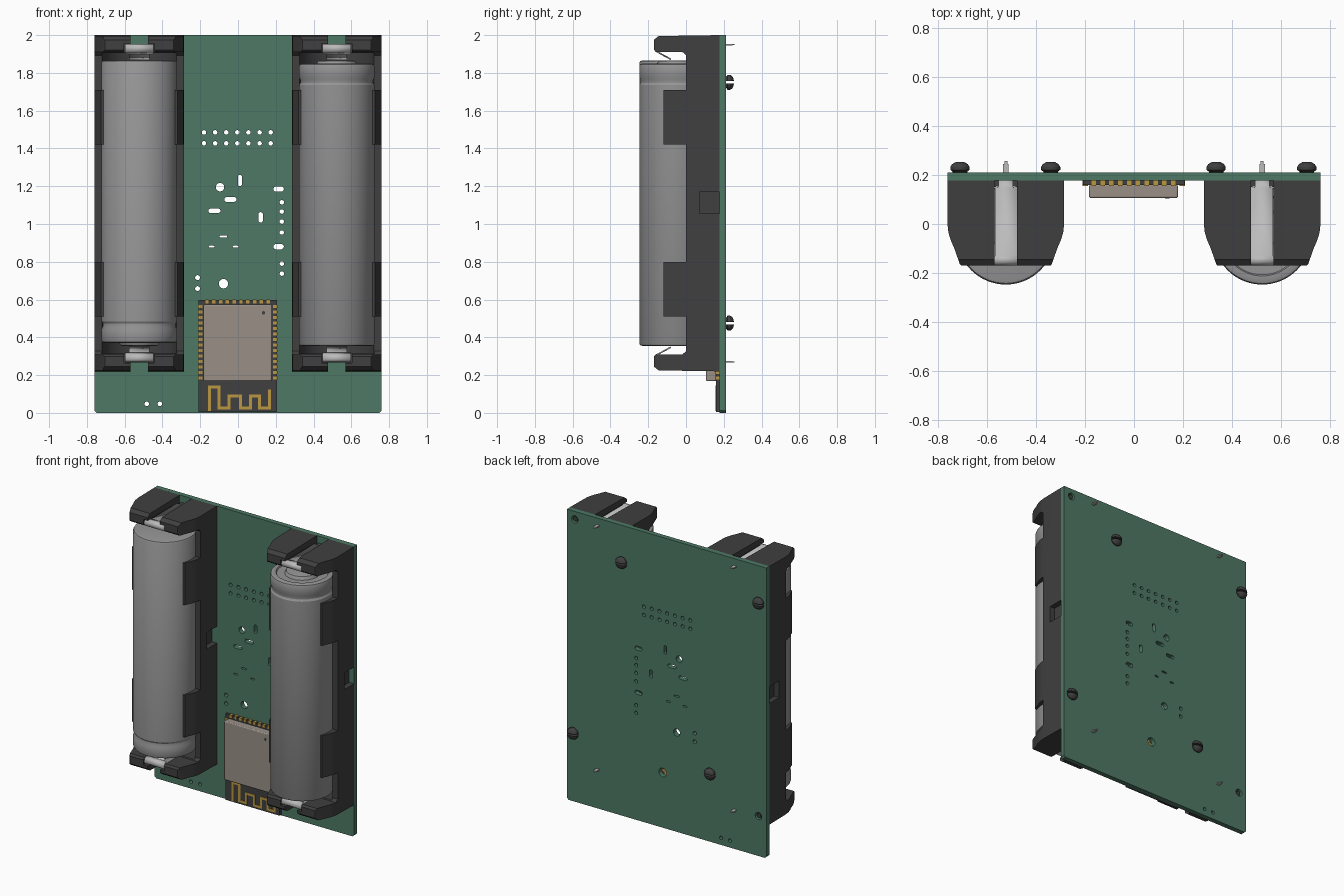
import bpy, bmesh, math
from mathutils import Vector, Matrix

if "Cube" in bpy.data.objects:
    bpy.data.objects.remove(bpy.data.objects["Cube"])


def mat(name, r, g, b):
    m = bpy.data.materials.new(name)
    m.diffuse_color = (r, g, b, 1)
    m.use_nodes = True
    m.node_tree.nodes["Principled BSDF"].inputs["Base Color"].default_value = m.diffuse_color
    return m


GREEN = mat("board_green", 0.075, 0.19, 0.13)
BLACK = mat("black_plastic", 0.05, 0.05, 0.05)
CELL = mat("cell_grey", 0.3, 0.3, 0.3)
STEEL = mat("steel", 0.5, 0.5, 0.5)
SHIELD = mat("shield_grey", 0.32, 0.28, 0.24)
GOLD = mat("gold", 0.5, 0.31, 0.05)
CZ = 1.11          # middle height of the battery holders
HX = 0.523         # distance of each holder from the centre


def finish(bm, name, material=None):
    bmesh.ops.recalc_face_normals(bm, faces=bm.faces)
    me = bpy.data.meshes.new(name)
    bm.to_mesh(me)
    bm.free()
    ob = bpy.data.objects.new(name, me)
    bpy.context.collection.objects.link(ob)
    if material:
        me.materials.append(material)
    return ob


def select(ob):
    bpy.ops.object.select_all(action='DESELECT')
    ob.select_set(True)
    bpy.context.view_layer.objects.active = ob


def smooth(ob):
    select(ob)
    bpy.ops.object.shade_smooth_by_angle(angle=math.radians(30))


def add_box(bm, x0, x1, y0, y1, z0, z1):
    m = Matrix.Translation(((x0 + x1) / 2, (y0 + y1) / 2, (z0 + z1) / 2))
    bmesh.ops.create_cube(bm, size=1, matrix=m @ Matrix.Diagonal((x1 - x0, y1 - y0, z1 - z0, 1)))


def boxes(name, items, material=None):
    bm = bmesh.new()
    for b in items:
        add_box(bm, *b)
    return finish(bm, name, material)


def add_prism(bm, pts, plane, a, b):
    """Extrude a 2D outline lying in plane xy, xz or yz from a to b."""
    place = {'xy': lambda p, t: (p[0], p[1], t),
             'xz': lambda p, t: (p[0], t, p[1]),
             'yz': lambda p, t: (t, p[0], p[1])}[plane]
    lo = [bm.verts.new(place(p, a)) for p in pts]
    hi = [bm.verts.new(place(p, b)) for p in pts]
    bm.faces.new(lo)
    bm.faces.new(hi)
    for i in range(len(pts)):
        j = (i + 1) % len(pts)
        bm.faces.new((lo[i], lo[j], hi[j], hi[i]))


def prism(name, pts, plane, a, b, material=None):
    bm = bmesh.new()
    add_prism(bm, pts, plane, a, b)
    return finish(bm, name, material)


def stadium(cx, cz, w, h, n=8):
    """Rounded slot outline; a circle when w equals h."""
    r = min(w, h) / 2
    pts = []
    for i in range(2 * n):
        t = math.pi * (i + 0.5) / n
        c, s = math.cos(t), math.sin(t)
        pts.append((cx + math.copysign(w / 2 - r, c) + r * c,
                    cz + math.copysign(h / 2 - r, s) + r * s)
                   if w != h else (cx + r * c, cz + r * s))
    return pts


def lathe(name, profile, steps, material):
    """Spin (radius, height) points around z."""
    bm = bmesh.new()
    vs = [bm.verts.new((r, 0, h)) for r, h in profile]
    es = [bm.edges.new(e) for e in zip(vs, vs[1:])]
    bmesh.ops.spin(bm, geom=vs + es, cent=(0, 0, 0), axis=(0, 0, 1),
                   angle=2 * math.pi, steps=steps)
    bmesh.ops.remove_doubles(bm, verts=bm.verts, dist=1e-5)
    return finish(bm, name, material)


def boolean(ob, cutter, op='DIFFERENCE'):
    m = ob.modifiers.new("cut", 'BOOLEAN')
    m.operation, m.object, m.solver = op, cutter, 'EXACT'
    select(ob)
    bpy.ops.object.modifier_apply(modifier="cut")
    bpy.data.objects.remove(cutter)


# Circuit board with drilled holes and slots
B, C = 0.76, 0.012
board = prism("circuit_board", [(-B, C), (-B + C, 0), (B - C, 0), (B, C), (B, 2), (-B, 2)],
              'xz', 0.177, 0.211, GREEN)
slots = [(-0.095, 1.195, .045, .045), (0.01, 1.23, .022, .06), (-0.04, 1.13, .065, .025),
         (-0.125, 1.07, .065, .023), (0.12, 1.035, .025, .055), (0.215, 1.185, .055, .028),
         (0.215, 0.88, .055, .028), (-0.077, 0.934, .04, .01), (-0.14, 0.88, .03, .01),
         (-0.013, 0.88, .03, .01), (-0.077, 0.684, .05, .05), (0.03, 0.38, .06, .06),
         (0.70, 1.945, .05, .05), (-0.70, 0.275, .05, .05)]
slots += [(-0.18 + 0.0588 * i, z, .024, .024) for i in range(7) for z in (1.485, 1.427)]
slots += [(0.232, z, .024, .024) for z in (1.115, 1.066, 1.013, 0.955, 0.79, 0.737)]
slots += [(-0.214, z, .026, .026) for z in (0.716, 0.658)]
slots += [(x, 0.048, .024, .024) for x in (-0.483, -0.414)]
bm = bmesh.new()
for s in slots:
    add_prism(bm, stadium(*s), 'xz', 0.15, 0.24)
boolean(board, finish(bm, "drill_cutter"))
smooth(board)

# Holder outlines: half cross-section (x, y) and upper half of the side (y, z)
half = [(0.238, 0.178), (0.238, 0.0), (0.234, -0.035), (0.225, -0.065), (0.21, -0.1), (0.187, -0.165),
        (0.18, -0.172)]
side = [(0.178, 2.0), (-0.145, 1.995), (-0.17, 1.975), (-0.17, 1.922), (-0.158, 1.91), (-0.018, 1.91),
        (0, 1.893), (0, 1.71), (-0.12, 1.71), (-0.12, 1.42), (0, 1.42)]
side += [(y, 2 * CZ - z) for y, z in reversed(side)]
# Battery (radius, height above middle), positive end up
cell = [(0, -.755), (.185, -.755), (.195, -.752), (.2, -.743), (.2, .625), (.193, .637), (.193, .652),
        (.2, .668), (.2, .725), (.196, .735), (.187, .739), (.165, .739), (.16, .731), (.11, .731),
        (.1, .752), (.09, .755), (0, .755)]
# Contact strip path (y, z, half width)
strip = [(0.178, 1.95, .03), (0.15, 1.95, .03), (0.149, 1.95, .045), (-0.13, 1.95, .045),
         (-0.131, 1.95, .075), (-0.155, 1.947, .075), (-0.166, 1.935, .075), (-0.16, 1.915, .075),
         (-0.14, 1.905, .075), (-0.139, 1.904, .055), (-0.08, 1.872, .055)]

for tag, sx in (("left", -1), ("right", 1)):
    cx = sx * HX
    # Holder body
    holder = prism(tag + "_battery_holder",
                   [(cx + x, y) for x, y in half] + [(cx - x, y) for x, y in reversed(half)],
                   'xy', 0.1, 2.1, BLACK)
    boolean(holder, prism("side_shape", side, 'yz', cx - 0.4, cx + 0.4), 'INTERSECT')
    ring = [(cx + 0.203 * math.cos(math.tau * i / 64), -0.047 + 0.203 * math.sin(math.tau * i / 64))
            for i in range(64)]
    boolean(holder, prism("cavity_cutter", ring, 'xy', 0.315, 1.905))
    # Contact slots through both end walls, and side recesses
    for lo, hi, w, y1 in ((1.872, 2.1, 0.046, 0.3), (1.88, 1.956, 0.08, 0.1)):
        boolean(holder, boxes("slot_cutter", [
            (cx - w, cx + w, -0.3, y1, lo, hi),
            (cx - w, cx + w, -0.3, y1, 2 * CZ - hi, 2 * CZ - lo)]))
    boolean(holder, boxes("recess_cutter", [
        (cx + a, cx + b, 0.072, 0.3, 1.055, 1.17) for a, b in ((-0.3, -0.2), (0.2, 0.3))]))
    smooth(holder)

    # Battery, the left one upside down
    b = lathe(tag + "_battery", cell, 64, CELL)
    b.location = (cx, -0.047, CZ)
    if sx < 0:
        b.rotation_euler = (math.pi, 0, 0)
    smooth(b)

    for end, s in (("top", 1), ("bottom", -1)):
        # Folded metal contact
        bm = bmesh.new()
        rows = [[bm.verts.new((cx + k * w, y, CZ + s * (z - CZ))) for k in (-1, 1)] for y, z, w in strip]
        for p, q in zip(rows, rows[1:]):
            bm.faces.new((p[0], p[1], q[1], q[0]))
        contact = finish(bm, f"{tag}_{end}_contact", STEEL)
        sol = contact.modifiers.new("thickness", 'SOLIDIFY')
        sol.thickness, sol.offset = 0.008, 0
        smooth(contact)
        # Solder pin
        z = CZ + s * 0.84
        boxes(f"{tag}_{end}_solder_pin", [(cx - .011, cx + .011, 0.15, 0.245, z - .004, z + .004),
                                          (cx - .006, cx + .006, 0.245, 0.256, z - .003, z + .003)], STEEL)

    # Split snap pegs behind the board
    for x, z in (((-0.71, 1.75), (-0.34, 0.475)) if sx < 0 else ((0.335, 1.75), (0.705, 0.475))):
        peg = lathe(tag + "_snap_peg", [(0, -.02), (.03, -.02), (.03, .004), (.04, .012), (.04, .024),
                                        (.033, .035), (.02, .043), (0, .045)], 24, BLACK)
        boolean(peg, boxes("peg_slot_cutter", [(-.1, .1, -.006, .006, 0.004, .1)]))
        peg.rotation_euler = (-math.pi / 2, 0, 0)
        peg.location = (x, 0.209, z)
        smooth(peg)

    # Locating stud inside the corner hole
    stud = prism(tag + "_locating_stud", stadium(sx * 0.70, CZ + sx * 0.835, .032, .032),
                 'xz', 0.17, 0.204, BLACK)
    smooth(stud)

# Radio module: base, shield can, index dot
boxes("module_base", [(-0.208, 0.206, 0.159, 0.178, 0.004, 0.597)], BLACK)
can = boxes("module_shield", [(-0.183, 0.179, 0.106, 0.16, 0.168, 0.573)], SHIELD)
bev = can.modifiers.new("edge", 'BEVEL')
bev.width, bev.segments = 0.006, 2
smooth(can)
prism("index_dot", stadium(0.135, 0.53, .018, .018), 'xz', 0.1045, 0.11, BLACK)

# Gold edge pads and the pad seen through the board hole
pads = []
for i in range(14):
    z = 0.185 + i * 0.029
    pads += [(-0.211, -0.188, 0.156, 0.1765, z - .008, z + .008),
             (0.186, 0.209, 0.156, 0.1765, z - .008, z + .008)]
for i in range(10):
    x = -0.164 + i * 0.036
    pads.append((x - .009, x + .009, 0.156, 0.1765, 0.58, 0.6))
pads += [(0.022, 0.038, 0.177, 0.181, 0.352, 0.408), (0.002, 0.058, 0.177, 0.1805, 0.372, 0.388)]
boxes("module_pads", pads, GOLD)

# Meandering antenna trace, as bars between path corners
w = 0.008
paths = [[(-0.152, 0.018), (-0.152, 0.138), (-0.1, 0.138)],
         [(-0.1, 0.138), (-0.1, 0.025), (-0.047, 0.025), (-0.047, 0.09), (0.013, 0.09), (0.013, 0.025),
          (0.065, 0.025), (0.065, 0.09), (0.115, 0.09), (0.115, 0.025), (0.168, 0.025), (0.168, 0.115)]]
bars = []
for path in paths:
    for (xa, za), (xb, zb) in zip(path, path[1:]):
        bars.append((min(xa, xb) - w, max(xa, xb) + w, 0.156, 0.16, min(za, zb) - w, max(za, zb) + w))
boxes("antenna_trace", bars, GOLD)
